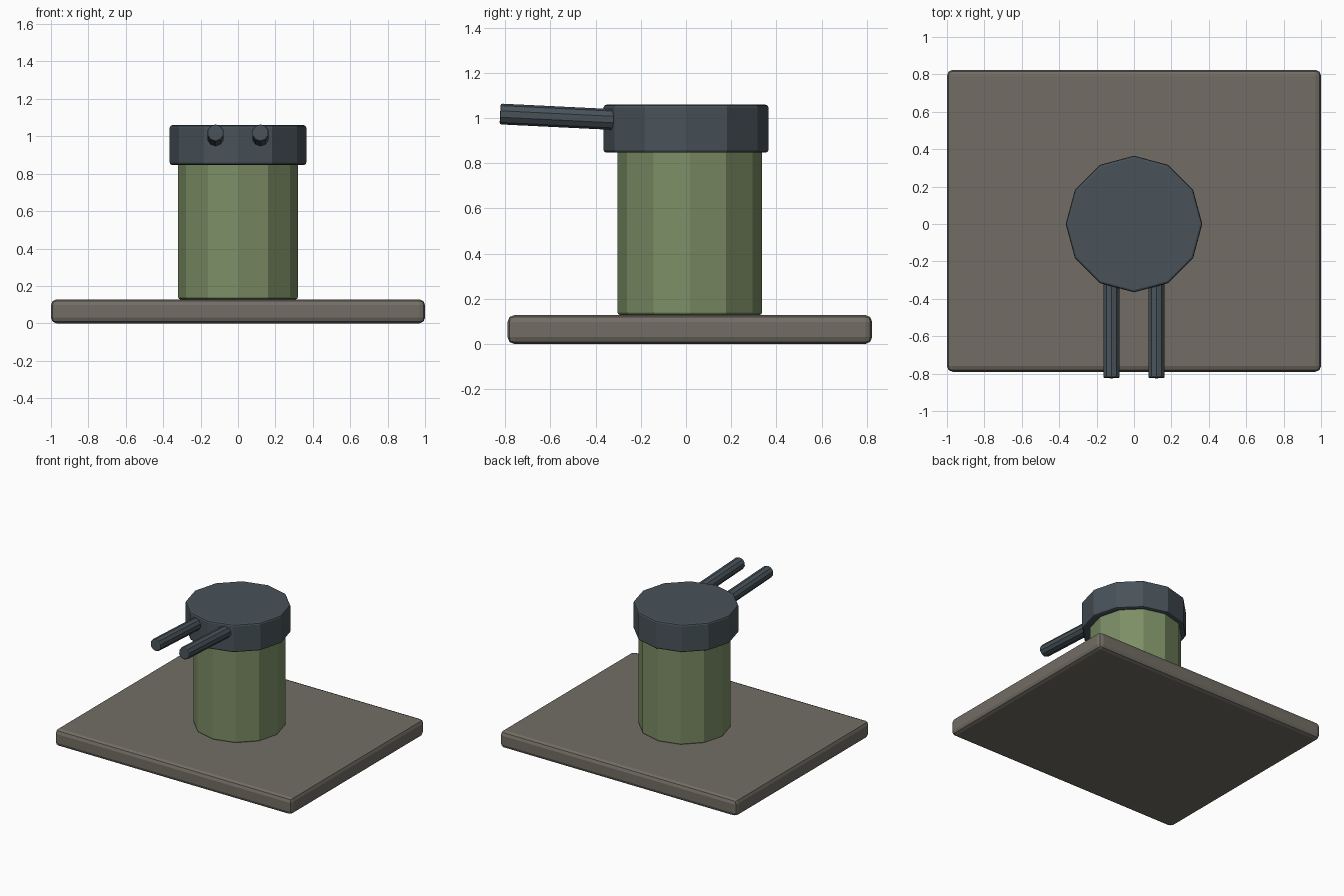
import bpy
from math import radians, cos, sin

if "Cube" in bpy.data.objects:
    bpy.data.objects.remove(bpy.data.objects["Cube"])


def material(name, rgb):
    m = bpy.data.materials.new(name)
    m.diffuse_color = (*rgb, 1)
    m.use_nodes = True
    m.node_tree.nodes["Principled BSDF"].inputs["Base Color"].default_value = m.diffuse_color
    return m


STONE = material("stone", (0.17, 0.155, 0.13))
GREEN = material("green_paint", (0.20, 0.27, 0.13))
STEEL = material("dark_steel", (0.065, 0.085, 0.10))


def finish(name, mat, bevel, segments):
    ob = bpy.context.object
    ob.name = name
    ob.data.materials.append(mat)
    mod = ob.modifiers.new("edge_bevel", "BEVEL")
    mod.width = bevel
    mod.segments = segments
    mod.limit_method = "ANGLE"
    mod.angle_limit = radians(50)
    return ob


def prism(name, sides, radius, depth, loc, mat, bevel, rot=(0, 0, 0)):
    bpy.ops.mesh.primitive_cylinder_add(vertices=sides, radius=radius, depth=depth,
                                        location=loc, rotation=rot)
    return finish(name, mat, bevel, 2)


# Base slab
bpy.ops.mesh.primitive_cube_add(size=1, location=(0, 0.017, 0.064))
bpy.context.object.scale = (2, 1.614, 0.128)
bpy.ops.object.transform_apply(location=False, rotation=False, scale=True)
finish("base_slab", STONE, 0.03, 2)

# Twelve-sided column and wider cap
prism("column", 12, 0.32, 0.732, (0, 0.017, 0.494), GREEN, 0.012)
prism("turret_cap", 12, 0.365, 0.212, (0, 0, 0.953), STEEL, 0.012)

# Twin barrels, raised slightly toward the front
tilt, length = radians(2.8), 0.62
for side, x in (("left", -0.12), ("right", 0.12)):
    y = -0.823 + cos(tilt) * length / 2
    z = 1.018 - sin(tilt) * length / 2
    prism(side + "_barrel", 10, 0.046, length, (x, y, z), STEEL, 0.008,
          (radians(90) - tilt, 0, 0))
